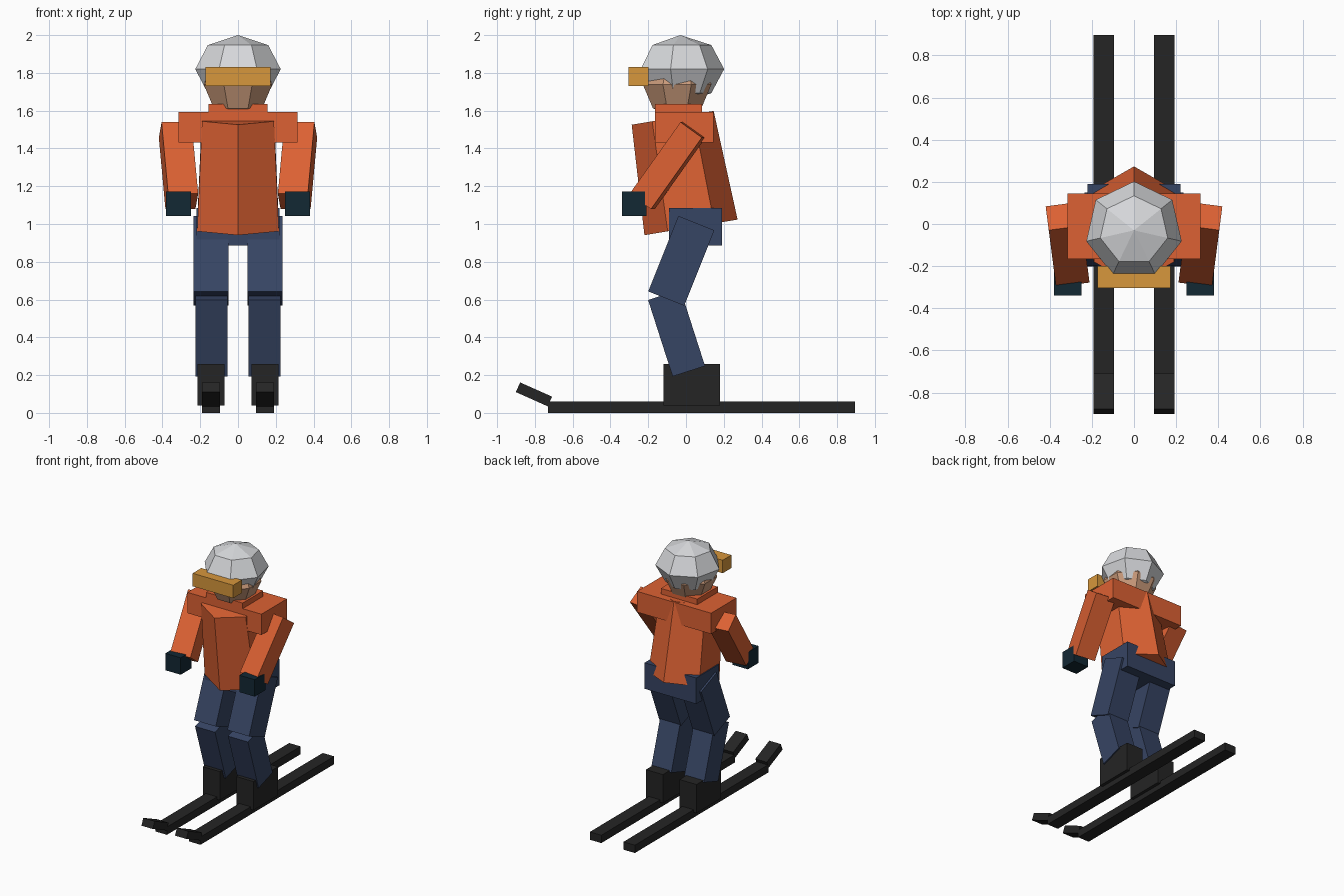
import bpy, bmesh
from math import sin, cos, pi, radians
from mathutils import Matrix, Vector

if "Cube" in bpy.data.objects:
    bpy.data.objects.remove(bpy.data.objects["Cube"], do_unlink=True)


def material(name, r, g, b):
    m = bpy.data.materials.new(name)
    m.use_nodes = True
    m.diffuse_color = (r, g, b, 1)
    m.node_tree.nodes["Principled BSDF"].inputs["Base Color"].default_value = (r, g, b, 1)
    return m


ORANGE = material("jacket orange", 0.72, 0.12, 0.033)
NAVY = material("trouser navy", 0.037, 0.058, 0.125)
BLACK = material("ski black", 0.018, 0.018, 0.018)
TEAL = material("glove dark teal", 0.006, 0.021, 0.034)
GREY = material("helmet light grey", 0.68, 0.69, 0.71)
AMBER = material("goggle amber", 0.68, 0.31, 0.045)
SKIN = material("skin", 0.60, 0.33, 0.20)


def finish(name, bm, mat, matrix):
    bmesh.ops.recalc_face_normals(bm, faces=bm.faces)
    mesh = bpy.data.meshes.new(name)
    bm.to_mesh(mesh)
    bm.free()
    mesh.materials.append(mat)
    ob = bpy.data.objects.new(name, mesh)
    ob.matrix_world = matrix
    bpy.context.collection.objects.link(ob)
    return ob


def box(name, mat, size, centre, tilt=0, rotation=None):
    """Box tilted about x (positive leans the top forward) or turned by a matrix."""
    bm = bmesh.new()
    bmesh.ops.create_cube(bm, size=1, matrix=Matrix.Diagonal((*size, 1)))
    turn = rotation or Matrix.Rotation(radians(tilt), 4, 'X')
    return finish(name, bm, mat, Matrix.Translation(centre) @ turn)


def lathe(name, mat, sides, rings, centre, tilt=0, phase=0.0):
    """Faceted solid from (radius, height) rings; first corner points to the back."""
    bm = bmesh.new()
    loops = []
    for r, z in rings:
        angles = [2 * pi * (i + phase) / sides for i in range(sides)]
        loops.append([bm.verts.new((r * sin(a), r * cos(a), z)) for a in angles])
    for low, high in zip(loops, loops[1:]):
        for i in range(sides):
            j = (i + 1) % sides
            bm.faces.new((low[i], low[j], high[j], high[i]))
    for loop in (loops[0], loops[-1]):
        bm.faces.new(loop)
    bmesh.ops.remove_doubles(bm, verts=bm.verts, dist=0.0005)
    turn = Matrix.Rotation(radians(tilt), 4, 'X')
    return finish(name, bm, mat, Matrix.Translation(centre) @ turn)


def ball_rings(radius, height):
    steps = [-pi / 2 + pi * k / 4 for k in range(5)]
    return [(max(radius * cos(a), 0.0001), height * sin(a)) for a in steps]


# Skis, legs and arms, one of each per side
for side, s in (("left", 1), ("right", -1)):
    box(side + "_ski", BLACK, (0.097, 1.625, 0.06), (s * 0.143, 0.083, 0.03))
    box(side + "_ski_tip", BLACK, (0.097, 0.185, 0.056), (s * 0.143, -0.805, 0.098), -24)
    box(side + "_boot", BLACK, (0.145, 0.30, 0.22), (s * 0.143, 0.03, 0.15))
    box(side + "_shin", NAVY, (0.17, 0.18, 0.425), (s * 0.14, -0.05, 0.423), 17.8)
    box(side + "_thigh", NAVY, (0.185, 0.205, 0.43), (s * 0.142, -0.025, 0.805), -21.8)

    # Arm axis runs down, forward and slightly inward; its width stays level
    down = Vector((-s * 0.035, -0.27, -0.38)).normalized()
    across = down.cross(Vector((0, 0, 1))).normalized()
    depth = down.cross(across)
    turn = Matrix((across, depth, down)).transposed().to_4x4()
    box(side + "_arm", ORANGE, (0.16, 0.14, 0.466), (s * 0.315, -0.097, 1.309), rotation=turn)
    box(side + "_glove", TEAL, (0.13, 0.13, 0.13), (s * 0.315, -0.275, 1.107))

# Body
box("hips", NAVY, (0.44, 0.28, 0.20), (0, 0.05, 0.985))
lathe("torso", ORANGE, 6, [(0.25, -0.294), (0.22, 0.294)], (0, -0.022, 1.272), 9.5)
box("shoulders", ORANGE, (0.63, 0.31, 0.16), (0, -0.01, 1.512))
box("collar", ORANGE, (0.31, 0.25, 0.07), (0, -0.04, 1.60))

# Head with helmet and goggles
lathe("head", SKIN, 8, ball_rings(0.196, 0.178), (0, -0.047, 1.738), phase=0.5)
lathe("helmet", GREY, 7, ball_rings(0.232, 0.18), (0, -0.03, 1.82))
box("goggles", AMBER, (0.345, 0.105, 0.10), (0, -0.252, 1.78))
